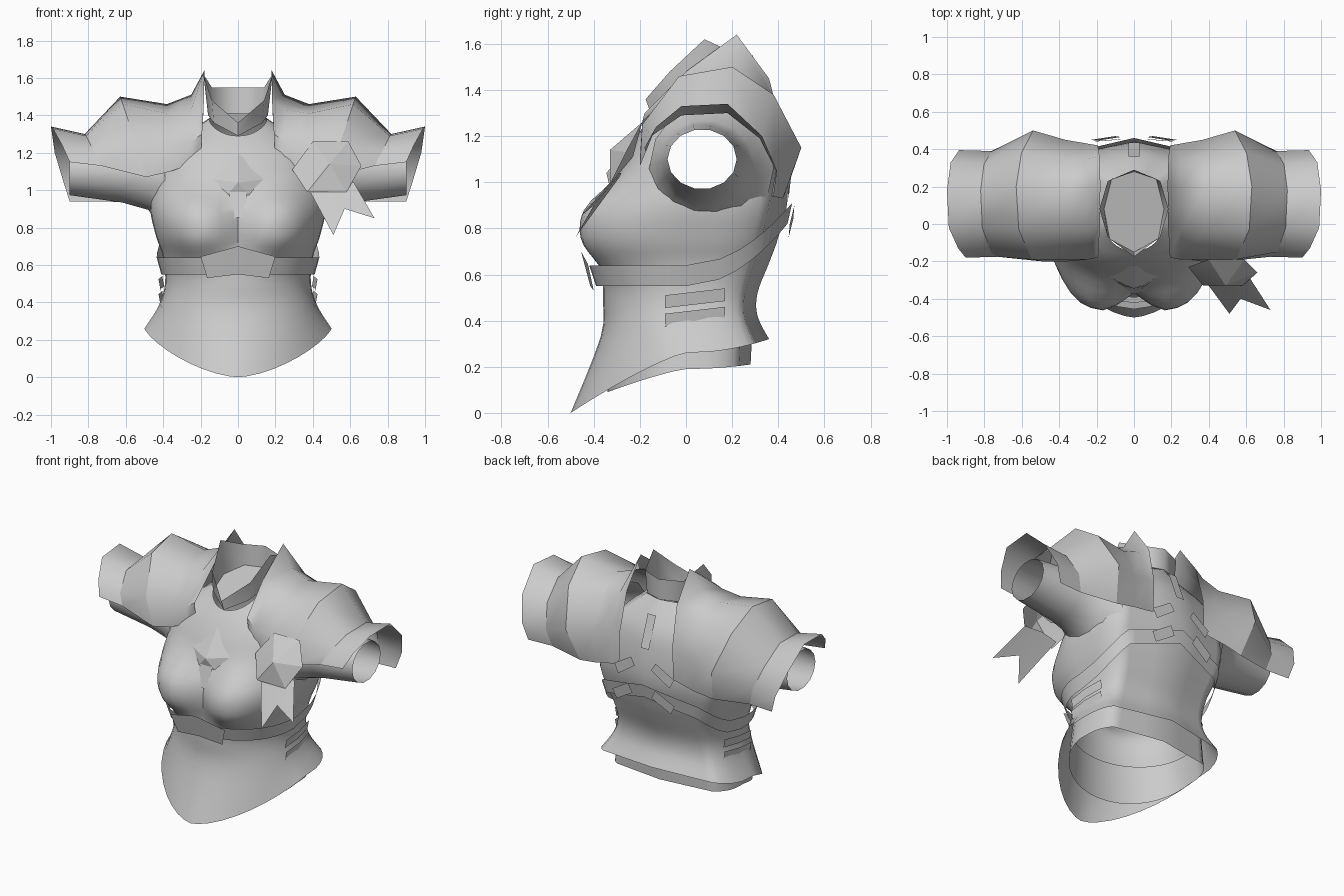
import bpy, math
from math import sin, cos, pi, exp

if "Cube" in bpy.data.objects:
    bpy.data.objects.remove(bpy.data.objects["Cube"])

steel = bpy.data.materials.new("plain grey")
steel.use_nodes = True
GREY = (0.6, 0.6, 0.6, 1)
steel.diffuse_color = GREY
steel.node_tree.nodes["Principled BSDF"].inputs["Base Color"].default_value = GREY


def make(name, verts, faces, angle=40):
    me = bpy.data.meshes.new(name)
    me.from_pydata(verts, [], faces)
    me.materials.append(steel)
    me.validate()
    ob = bpy.data.objects.new(name, me)
    bpy.context.collection.objects.link(ob)
    bpy.ops.object.select_all(action='DESELECT')
    ob.select_set(True)
    bpy.context.view_layer.objects.active = ob
    bpy.ops.object.shade_smooth_by_angle(angle=math.radians(angle))
    return ob


def loft(name, rings, closed=True, keep=None, angle=40):
    """Skin a list of equally long rings, dropping faces whose centre fails keep."""
    n = len(rings[0])
    verts = [p for r in rings for p in r]
    faces = []
    for j in range(len(rings) - 1):
        for i in range(n if closed else n - 1):
            k = (i + 1) % n
            f = (j * n + i, j * n + k, (j + 1) * n + k, (j + 1) * n + i)
            mid = [sum(verts[v][c] for v in f) / 4 for c in range(3)]
            if keep is None or keep(*mid):
                faces.append(f)
    return make(name, verts, faces, angle)


def ring(hw, yf, yb, zf, zs, zb, e=1.0, n=40):
    """Body cross-section: half width, front/back depth, front/side/back height.
    e shapes the front (above 1 is pointed); the back is a shallow panel with corners."""
    out = []
    for i in range(n):
        a = 2 * pi * i / n
        c, s = cos(a), sin(a)
        if c > 0:
            w, u = abs(s) ** e, c ** e
            y, z = yf * u, zs + (zf - zs) * u ** 1.25
        else:
            w = abs(s) ** .6
            u = .78 * min(1, 1.25 * abs(c) ** .6) + .22 * (1 - w)
            y, z = yb * u, zs + (zb - zs) * u ** 2
        out.append((math.copysign(w, s) * hw, y, z))
    return out


def smooth_keys(keys, steps):
    """Catmull-Rom interpolation between key tuples."""
    out = []
    for i in range(len(keys) - 1):
        a, b, c, d = (keys[max(i - 1, 0)], keys[i], keys[i + 1],
                      keys[min(i + 2, len(keys) - 1)])
        for s in range(steps):
            t = s / steps
            out.append([0.5 * (2 * q + (r - p) * t + (2 * p - 5 * q + 4 * r - w) * t * t
                               + (3 * q - p - 3 * r + w) * t ** 3)
                        for p, q, r, w in zip(a, b, c, d)])
    return out + [list(keys[-1])]


def mirrored(points):
    return [(-x, y, z) for x, y, z in points]


def pair(name, rings, closed=False, angle=40):
    loft("left_" + name, rings, closed, angle=angle)
    loft("right_" + name, [mirrored(r)[::-1] for r in rings], closed, angle=angle)


# Breastplate and flared waist, with open armholes
keys = [(.50, -.50, .36, .00, .26, .32, 1.25),
        (.425, -.37, .31, .33, .38, .42, 1.0),
        (.39, -.36, .31, .50, .50, .52, 1.0),
        (.40, -.36, .36, .64, .64, .65, .95),
        (.44, -.35, .40, .76, .76, .76, .86),
        (.47, -.33, .44, .92, .92, .92, .86),
        (.43, -.27, .43, 1.10, 1.10, 1.10, .9),
        (.34, -.20, .39, 1.22, 1.25, 1.25, .9),
        (.155, -.145, .28, 1.29, 1.38, 1.41, 1.0)]


def bust(p):
    x, y, z = p
    if y < 0:
        r = math.hypot((abs(x) - .23) / .19, (z - .81) / .175)
        y -= .135 * exp(-r ** 3)
    return (x, y, z)


body = [[bust(p) for p in ring(*k)] for k in smooth_keys(keys, 4)]
loft("breastplate", body,
     keep=lambda x, y, z: not (abs(x) > .2 and math.hypot(y - .07, z - 1.1) < .19))

# Lining showing under the hem
loft("lining", [ring(.43, -.34, .28, .09, .19, .21),
                ring(.40, -.34, .29, .36, .38, .40)])

# Belt rising towards the middle of the back, with a front plate
loft("belt", [ring(.41, -.39, .44, .55, .55, .82, .92),
              ring(.435, -.42, .46, .64, .64, .91, .92)])
loft("belt_plate", [
    [(-.165, -.40, .53), (0, -.415, .55), (.165, -.40, .53)],
    [(-.20, -.425, .645), (0, -.455, .70), (.20, -.425, .645)]], closed=False)

# Neck collar with raised side points, closed inside at its base
low = [(0, -.15, 1.29), (.13, -.08, 1.36), (.16, .08, 1.40), (.12, .24, 1.41), (0, .28, 1.41)]
top = [(0, -.175, 1.36), (.14, -.07, 1.48), (.185, .08, 1.62), (.14, .23, 1.55), (0, .29, 1.55)]
base, rim = [r + mirrored(r[1:-1])[::-1] for r in (low, top)]
loft("collar", [base, rim], angle=60)
make("collar_base", base, [tuple(range(len(base)))])


# Sleeves, flaring into the armholes
def tube(x, cy, cz, ry, rz, n=14):
    return [(x, cy - ry * cos(2 * pi * i / n), cz + rz * sin(2 * pi * i / n))
            for i in range(n)]


pair("sleeve", [tube(.39, .11, 1.06, .27, .29), tube(.48, .08, 1.08, .215, .19),
                tube(.62, .07, 1.09, .175, .16), tube(.90, .07, 1.10, .15, .13)], True, 60)

# Shoulder plates: arches running from front hem, over the top, to back hem
LEAN = (0, .4, .9, 1, .8, .35, 0)


def arch(x_end, x_top, yz):
    return [(x_end + (x_top - x_end) * w, y, z) for w, (y, z) in zip(LEAN, yz)]


wing = arch(.20, .18, [(-.16, 1.15), (-.18, 1.30), (0, 1.48), (.22, 1.64),
                       (.36, 1.45), (.42, 1.20), (.42, .98)])
neck = arch(.25, .25, [(-.18, 1.14), (-.19, 1.26), (-.03, 1.43), (.20, 1.51),
                       (.35, 1.41), (.43, 1.18), (.42, .97)])
inner = arch(.36, .38, [(-.20, 1.10), (-.19, 1.24), (-.04, 1.41), (.19, 1.46),
                        (.35, 1.37), (.45, 1.15), (.43, .95)])
crest = arch(.49, .63, [(-.20, 1.07), (-.19, 1.25), (-.03, 1.46), (.20, 1.50),
                        (.38, 1.38), (.50, 1.15), (.42, .93)])
outer = arch(.73, .82, [(-.175, 1.13), (-.15, 1.20), (-.02, 1.29), (.18, 1.30),
                        (.32, 1.19), (.39, 1.05), (.37, .94)])
cuff = arch(.90, 1.0, [(-.18, 1.15), (-.13, 1.24), (-.02, 1.33), (.18, 1.34),
                       (.33, 1.20), (.395, 1.05), (.38, .94)])
pair("shoulder_plate", [wing, neck, inner, crest], angle=60)
pair("upper_arm_plate", [crest, outer], angle=60)
pair("arm_cuff", [outer, cuff], angle=60)

# Side buckle straps
for n, z in enumerate((.375, .455)):
    path = [(.41, -.09, z), (.415, .04, z + .015), (.395, .17, z + .03)]
    pair("side_strap_%d" % (n + 1), [path, [(x + .01, y, q + .055) for x, y, q in path]])

# Straps across the back
pair("back_strap_low", [[(.07, .465, .84), (.20, .445, .76)], [(.10, .47, .90), (.23, .45, .82)]])
pair("back_strap_high", [[(.06, .455, 1.02), (.19, .445, .93)], [(.09, .45, 1.07), (.22, .44, .99)]])
loft("back_tab", [[(-.03, .435, 1.14), (.03, .435, 1.14)],
                  [(-.03, .36, 1.34), (.03, .36, 1.34)]], closed=False)

# Faceted chest ornament with a hanging tab
edge = [(0, -.22, 1.20), (-.15, -.275, 1.06), (-.06, -.33, .975), (.06, -.33, .975), (.15, -.275, 1.06)]
make("chest_ornament", [(0, -.345, 1.04)] + edge,
     [(0, i + 1, (i + 1) % 5 + 1) for i in range(5)], 15)
loft("ornament_tab", [[(-.045, -.375, .855), (.045, -.375, .855)],
                      [(-.045, -.335, .99), (.045, -.335, .99)]], closed=False)

# Rosette and forked ribbon on the left chest
hexagon = [(.40, -.19, 1.26), (.59, -.19, 1.26), (.66, -.26, 1.13),
           (.58, -.33, .99), (.37, -.33, .99), (.29, -.23, 1.11)]
make("rosette", [(.49, -.33, 1.14)] + hexagon,
     [(0, (i + 1) % 6 + 1, i + 1) for i in range(6)], 10)
make("ribbon", [(.37, -.29, 1.02), (.51, -.48, .76), (.57, -.40, .90),
                (.73, -.46, .85), (.62, -.29, 1.04), (.49, -.28, 1.04)],
     [(0, 1, 2, 5), (5, 2, 3, 4)], 10)
